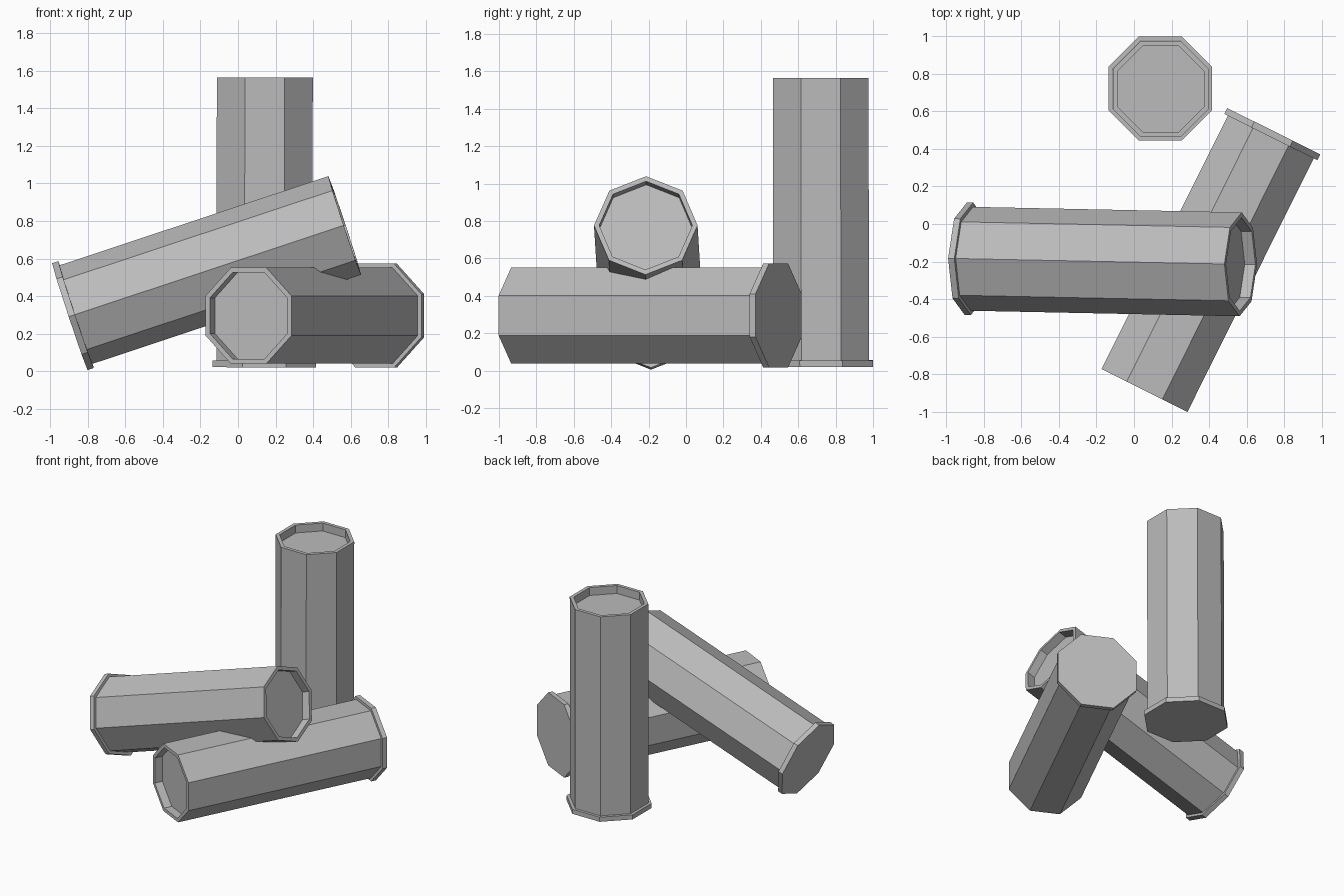
import bpy, bmesh, math
from mathutils import Vector, Matrix

cube = bpy.data.objects.get("Cube")
if cube:
    bpy.data.objects.remove(cube, do_unlink=True)

grey = bpy.data.materials.new("casing grey")
grey.use_nodes = True
colour = (0.5, 0.5, 0.5, 1)
grey.diffuse_color = colour
grey.node_tree.nodes["Principled BSDF"].inputs["Base Color"].default_value = colour

SIDES = 8
LENGTH = 1.545
# radius and height: flange, body, lip, recess floor
PROFILE = [(0.3, 0), (0.3, 0.035), (0.277, 0.035), (0.277, LENGTH),
           (0.249, LENGTH), (0.249, LENGTH - 0.06)]


def casing(name, base, mouth, corner_up=False):
    """Octagonal hollow-ended tube, standing on base and pointing to mouth."""
    base = Vector(base)
    axis = (Vector(mouth) - base).normalized()
    # frame whose second axis points as far up as it can
    hint = Vector((0, 0, 1)) if abs(axis.z) < 0.9 else Vector((0, 1, 0))
    side = hint.cross(axis).normalized()
    frame = Matrix((side, axis.cross(side), axis)).transposed().to_4x4()
    start = 0 if corner_up else math.pi / SIDES

    bm = bmesh.new()
    rings = []
    for r, h in PROFILE:
        ring = []
        for i in range(SIDES):
            a = start + i * math.tau / SIDES
            ring.append(bm.verts.new((r * math.cos(a), r * math.sin(a), h)))
        rings.append(ring)
    for low, high in zip(rings, rings[1:]):
        for i in range(SIDES):
            j = (i + 1) % SIDES
            bm.faces.new((low[i], low[j], high[j], high[i]))
    bm.faces.new(rings[0][::-1])
    bm.faces.new(rings[-1])

    mesh = bpy.data.meshes.new(name)
    bm.to_mesh(mesh)
    bm.free()
    mesh.materials.append(grey)
    obj = bpy.data.objects.new(name, mesh)
    obj.matrix_world = Matrix.Translation(base) @ frame
    bpy.context.collection.objects.link(obj)


casing("standing_casing", (0.14, 0.723, 0.02), (0.143, 0.72, 1.57))
casing("lying_casing", (0.745, 0.495, 0.295), (0.06, -0.88, 0.295))
casing("leaning_casing", (-0.897, -0.185, 0.29), (0.565, -0.215, 0.775), corner_up=True)
